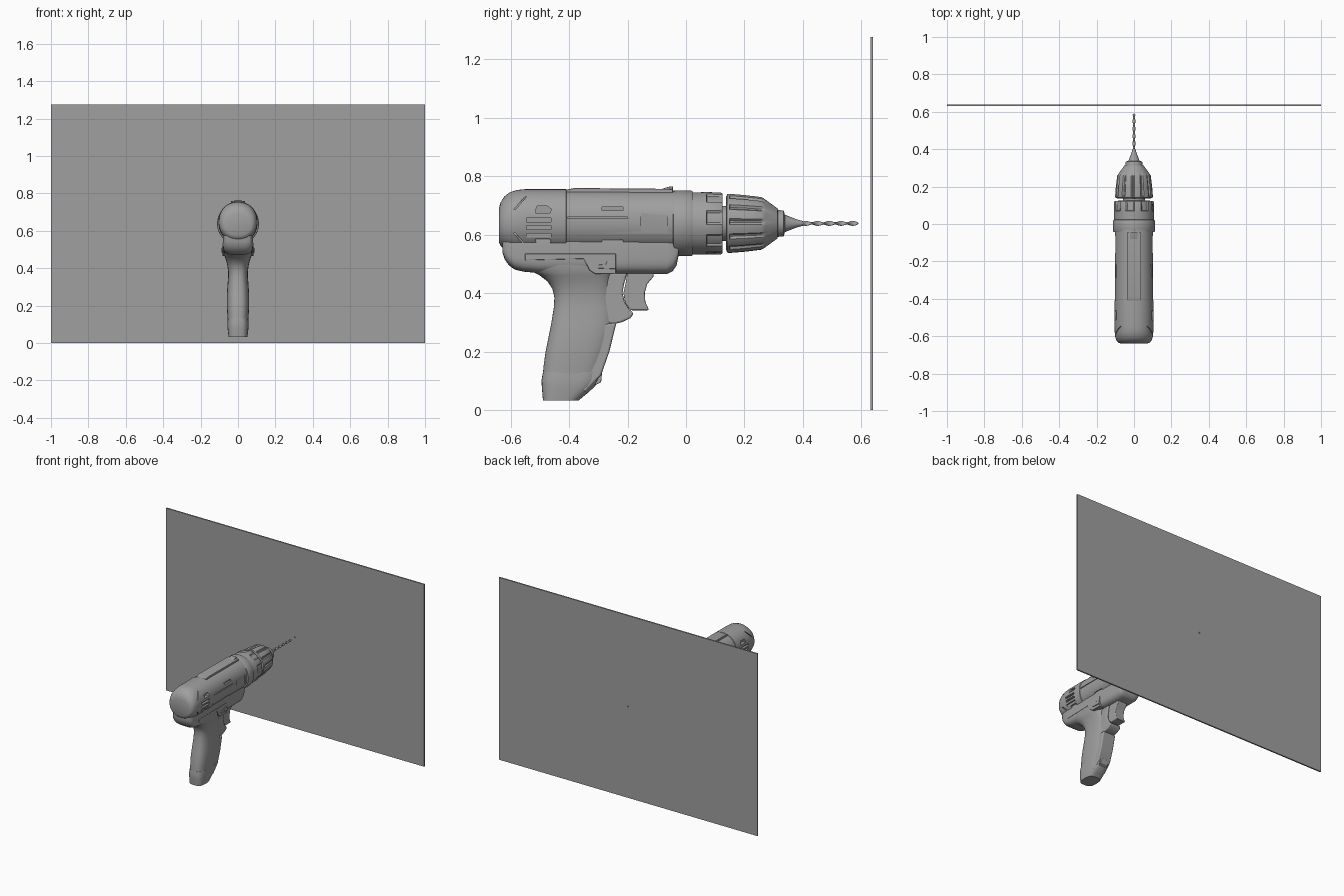
import bpy, bmesh, math
from math import sin, cos, pi, tau

AXIS_Z = 0.638
grey = bpy.data.materials.new("mid_grey")
grey.diffuse_color = (0.35, 0.35, 0.35, 1)


def finish(name, bm, angle=35, bevel=0):
    bmesh.ops.recalc_face_normals(bm, faces=bm.faces[:])
    me = bpy.data.meshes.new(name)
    bm.to_mesh(me)
    bm.free()
    me.materials.append(grey)
    ob = bpy.data.objects.new(name, me)
    bpy.context.collection.objects.link(ob)
    me.shade_smooth()
    me.set_sharp_from_angle(angle=math.radians(angle))
    if bevel:
        m = ob.modifiers.new("bevel", 'BEVEL')
        m.width, m.segments, m.limit_method = bevel, 3, 'ANGLE'
        m.angle_limit = math.radians(40)
        m.harden_normals = True
    return ob


def loft(name, rings, angle=35):
    """Skin a list of closed rings and cap both ends."""
    bm = bmesh.new()
    vs = [[bm.verts.new(p) for p in r] for r in rings]
    n = len(vs[0])
    for a, b in zip(vs, vs[1:]):
        for i in range(n):
            j = (i + 1) % n
            bm.faces.new((a[i], a[j], b[j], b[i]))
    bm.faces.new(vs[0])
    bm.faces.new(vs[-1])
    return finish(name, bm, angle)


def oval(a, b, p, n=48):
    """Superellipse outline with half sizes a and b."""
    f = lambda t, s: math.copysign(abs(t) ** (2 / p), t) * s
    return [(f(cos(tau * i / n), a), f(sin(tau * i / n), b)) for i in range(n)]


def along_y(name, rows, p):
    """Rows: y, half width, bottom z, top z."""
    return loft(name, [[(u, y, (lo + hi) / 2 + v) for u, v in oval(hx, (hi - lo) / 2, p)]
                       for y, hx, lo, hi in rows])


def along_z(name, rows, p):
    """Rows: z, back y, front y, half width."""
    return loft(name, [[(u, (y0 + y1) / 2 + v, z) for u, v in oval(hx, (y1 - y0) / 2, p)]
                       for z, y0, y1, hx in rows])


def turned(name, rows, n=96, period=8, gap=2):
    """Lathe about the drill axis. Rows: y, radius, groove depth."""
    rings = []
    for y, r, g in rows:
        ring = []
        for i in range(n):
            q = r - (g if i % period < gap else 0)
            t = tau * (i + 0.5) / n
            ring.append((q * cos(t), y, AXIS_Z + q * sin(t)))
        rings.append(ring)
    return loft(name, rings, 30)


def add_prism(bm, pts, x0, x1):
    a = [bm.verts.new((x0, y, z)) for y, z in pts]
    b = [bm.verts.new((x1, y, z)) for y, z in pts]
    n = len(pts)
    for i in range(n):
        j = (i + 1) % n
        bm.faces.new((a[i], a[j], b[j], b[i]))
    bm.faces.new(a)
    bm.faces.new(b)


def prism(name, pts, hx, bevel=0.0):
    bm = bmesh.new()
    add_prism(bm, pts, -hx, hx)
    return finish(name, bm, 35, bevel)


def rect(y0, y1, z0, z1):
    return [(y0, z0), (y1, z0), (y1, z1), (y0, z1)]


def cut(ob, cutter):
    cutter.hide_render = True
    m = ob.modifiers.new("cut", 'BOOLEAN')
    m.object, m.operation, m.solver = cutter, 'DIFFERENCE', 'EXACT'
    bpy.context.view_layer.objects.active = ob
    bpy.ops.object.modifier_apply(modifier=m.name)
    bpy.data.objects.remove(cutter)
    ob.data.set_sharp_from_angle(angle=math.radians(35))


# Wall panel with a small pilot hole
panel = prism("wall_panel", rect(0.63, 0.64, 0, 1.275), 1.0)
cut(panel, turned("hole_cutter", [(0.6, 0.004, 0), (0.7, 0.004, 0)], 16))

# Motor housing: round barrel with a slightly larger rear shell
housing = along_y("motor_housing", [
    (-0.640, 0.070, 0.575, 0.690), (-0.634, 0.085, 0.562, 0.710),
    (-0.622, 0.094, 0.550, 0.729), (-0.605, 0.100, 0.542, 0.743),
    (-0.580, 0.103, 0.538, 0.752), (-0.550, 0.104, 0.536, 0.755),
    (-0.410, 0.105, 0.536, 0.755), (-0.408, 0.102, 0.539, 0.752),
    (-0.030, 0.102, 0.539, 0.750)], 2.15)

# Vents, seams and label recesses cut into both sides
cuts = [(rect(-0.545, -0.462, z, z + 0.014), 0.088) for z in (0.590, 0.617, 0.642)]
cuts += [([(-0.515, 0.674), (-0.465, 0.674), (-0.46, 0.686), (-0.475, 0.698), (-0.51, 0.698)], 0.08),
         ([(-0.51, 0.562), (-0.47, 0.562), (-0.462, 0.576), (-0.465, 0.584), (-0.515, 0.584)], 0.07),
         (rect(-0.288, -0.216, 0.682, 0.694), 0.085),
         (rect(-0.288, -0.216, 0.570, 0.582), 0.078),
         (rect(-0.405, -0.20, 0.655, 0.660), 0.095),
         ([(-0.154, 0.600), (-0.062, 0.592), (-0.065, 0.666), (-0.154, 0.674)], 0.096),
         ([(-0.590, 0.685), (-0.584, 0.685), (-0.540, 0.735), (-0.546, 0.735)], 0.07),
         ([(-0.590, 0.605), (-0.584, 0.605), (-0.535, 0.552), (-0.541, 0.552)], 0.06)]
bm = bmesh.new()
for pts, depth in cuts:
    for s in (-1, 1):
        add_prism(bm, pts, s * depth, s * 0.13)
cut(housing, finish("vent_cutter", bm))

# Flat top rail with a small sight bump
prism("top_rail", [(-0.41, 0.735), (-0.045, 0.735), (-0.045, 0.756), (-0.38, 0.759), (-0.41, 0.753)],
      0.038, 0.003)
prism("top_bump", [(-0.10, 0.75), (-0.045, 0.75), (-0.045, 0.765), (-0.06, 0.763)], 0.02, 0.002)

# Lower housing below the barrel
along_y("lower_housing", [
    (-0.628, 0.060, 0.540, 0.60), (-0.620, 0.070, 0.515, 0.61),
    (-0.605, 0.076, 0.494, 0.62), (-0.585, 0.079, 0.480, 0.62),
    (-0.555, 0.081, 0.473, 0.62), (-0.500, 0.081, 0.468, 0.62),
    (-0.250, 0.080, 0.465, 0.62), (-0.065, 0.078, 0.465, 0.62),
    (-0.045, 0.076, 0.475, 0.62), (-0.032, 0.073, 0.495, 0.61),
    (-0.025, 0.070, 0.530, 0.60)], 4)

# Side trim and direction switch
prism("side_trim", [(-0.55, 0.512), (-0.35, 0.517), (-0.33, 0.478), (-0.31, 0.465),
                    (-0.24, 0.465), (-0.24, 0.535), (-0.55, 0.535)], 0.082, 0.002)
prism("direction_switch", [(-0.305, 0.485), (-0.24, 0.482), (-0.24, 0.51), (-0.27, 0.51),
                           (-0.275, 0.496), (-0.305, 0.498)], 0.087, 0.002)

# Handle flaring into the housing
along_z("handle", [
    (0.500, -0.565, -0.235, 0.078), (0.475, -0.530, -0.245, 0.076),
    (0.460, -0.500, -0.250, 0.070), (0.440, -0.474, -0.252, 0.063),
    (0.415, -0.457, -0.252, 0.057), (0.385, -0.450, -0.250, 0.053),
    (0.350, -0.452, -0.245, 0.053), (0.300, -0.460, -0.242, 0.057),
    (0.250, -0.470, -0.252, 0.060), (0.200, -0.480, -0.266, 0.060),
    (0.150, -0.487, -0.282, 0.057), (0.100, -0.491, -0.302, 0.054)], 2.8)

# Battery foot
along_z("battery_foot", [
    (0.130, -0.489, -0.288, 0.055), (0.102, -0.494, -0.299, 0.057),
    (0.080, -0.493, -0.312, 0.056), (0.055, -0.491, -0.340, 0.053),
    (0.032, -0.489, -0.368, 0.050)], 3.2)

# Raised front insert and battery latch
prism("grip_insert", [(-0.305, 0.292), (-0.238, 0.298), (-0.262, 0.20), (-0.290, 0.12),
                      (-0.345, 0.06), (-0.385, 0.09), (-0.365, 0.125), (-0.325, 0.20)], 0.049, 0.008)
prism("battery_latch", [(-0.32, 0.12), (-0.287, 0.13), (-0.29, 0.095), (-0.31, 0.085)], 0.03, 0.004)

# Finger rest under the trigger, and the trigger with a concave front
prism("finger_rest", [(-0.30, 0.47), (-0.20, 0.47), (-0.212, 0.43), (-0.217, 0.40), (-0.21, 0.37),
                      (-0.195, 0.345), (-0.178, 0.33), (-0.19, 0.314), (-0.22, 0.30),
                      (-0.25, 0.293), (-0.32, 0.31)], 0.043, 0.008)
prism("trigger", [(-0.20, 0.48), (-0.108, 0.48), (-0.112, 0.455), (-0.133, 0.43), (-0.141, 0.40),
                  (-0.139, 0.37), (-0.126, 0.341), (-0.190, 0.341), (-0.208, 0.365),
                  (-0.214, 0.40), (-0.205, 0.44)], 0.036, 0.006)

# Gear collar and torque ring with raised tabs
turned("gear_collar", [(-0.045, 0.100, 0), (-0.042, 0.110, 0), (-0.038, 0.112, 0), (0.018, 0.112, 0),
                       (0.022, 0.110, 0), (0.024, 0.102, 0)])
turned("torque_ring", [(0.020, 0.100, 0), (0.022, 0.106, 0), (0.070, 0.107, 0), (0.071, 0.107, 0.006),
                       (0.118, 0.106, 0.006), (0.124, 0.103, 0.004), (0.125, 0.05, 0)],
       period=12, gap=6)

# Chuck with grip grooves, nose and jaws
turned("chuck", [(0.115, 0.060, 0), (0.136, 0.060, 0), (0.137, 0.090, 0), (0.141, 0.100, 0),
                 (0.148, 0.101, 0), (0.150, 0.101, 0.007), (0.200, 0.097, 0.007), (0.258, 0.090, 0.006),
                 (0.268, 0.084, 0.002), (0.272, 0.081, 0), (0.312, 0.052, 0), (0.314, 0.046, 0),
                 (0.334, 0.044, 0), (0.338, 0.030, 0), (0.378, 0.014, 0), (0.400, 0.008, 0)])

# Twisted drill bit with a tapered tip
rings = []
for k in range(61):
    y = 0.39 + 0.2 * k / 60
    s = 1 if k < 59 else (0.75 if k == 59 else 0.2)
    t = tau * 2.5 * k / 60
    rings.append([(s * (u * cos(t) - v * sin(t)), y, AXIS_Z + s * (u * sin(t) + v * cos(t)))
                  for u, v in oval(0.0085, 0.004, 2, 16)])
loft("drill_bit", rings, 50)
